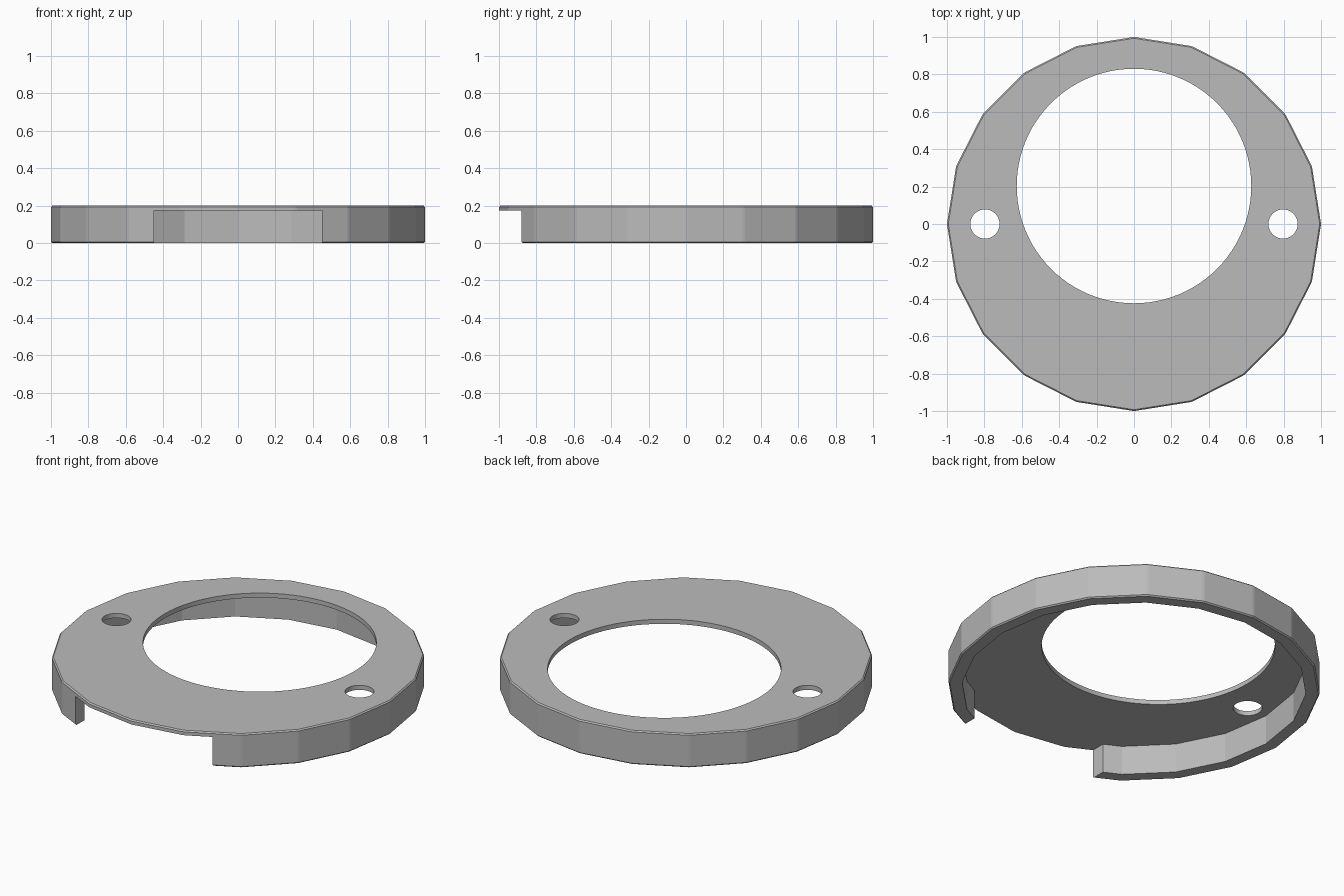
import bpy
import math

old = bpy.data.objects.get("Cube")
if old:
    bpy.data.objects.remove(old, do_unlink=True)

HEIGHT = 0.2
PLATE_UNDERSIDE = 0.173
SIDES = 20

grey = bpy.data.materials.new("plain grey")
grey.use_nodes = True
colour = (0.5, 0.5, 0.5, 1)
grey.diffuse_color = colour
grey.node_tree.nodes["Principled BSDF"].inputs["Base Color"].default_value = colour


def prism(name, radius, sides, z0, z1, x=0, y=0):
    """Upright prism with a corner on the +y axis."""
    bpy.ops.mesh.primitive_cylinder_add(
        vertices=sides, radius=radius, depth=z1 - z0, location=(x, y, (z0 + z1) / 2))
    obj = bpy.context.object
    obj.name = name
    obj.data.materials.append(grey)
    return obj


def apply(obj, modifier):
    bpy.context.view_layer.objects.active = obj
    bpy.ops.object.modifier_apply(modifier=modifier.name)


def cut(obj, cutter):
    cutter.hide_render = True
    mod = obj.modifiers.new("cut", 'BOOLEAN')
    mod.operation = 'DIFFERENCE'
    mod.solver = 'EXACT'
    mod.object = cutter
    apply(obj, mod)
    bpy.data.objects.remove(cutter, do_unlink=True)


# Faceted outer body with lightly broken edges
cover = prism("ring_cover", 1, SIDES, 0, HEIGHT)
bevel = cover.modifiers.new("soft edges", 'BEVEL')
bevel.width = 0.007
bevel.limit_method = 'ANGLE'
bevel.angle_limit = math.radians(10)
apply(cover, bevel)

# Hollow underside, leaving a thin rim wall and top plate
cut(cover, prism("pocket_cutter", 0.925, SIDES, -0.1, PLATE_UNDERSIDE))

# Large off-centre opening
cut(cover, prism("opening_cutter", 0.627, 96, -0.1, 0.4, y=0.203))

# Screw hole on each side
for side in (-1, 1):
    cut(cover, prism("screw_hole_cutter", 0.078, 64, -0.1, 0.4, x=side * 0.797))

# Gap in the front of the rim wall
bpy.ops.mesh.primitive_cube_add(size=1, location=(0, -0.9, PLATE_UNDERSIDE - 0.2))
gap = bpy.context.object
gap.name = "gap_cutter"
gap.scale = (0.9, 0.5, 0.4)
gap.data.materials.append(grey)
bpy.ops.object.transform_apply(location=False, rotation=False, scale=True)
cut(cover, gap)

# Round holes read smooth, facets stay flat
bpy.ops.object.select_all(action='DESELECT')
cover.select_set(True)
bpy.context.view_layer.objects.active = cover
bpy.ops.object.shade_smooth_by_angle(angle=math.radians(7))
